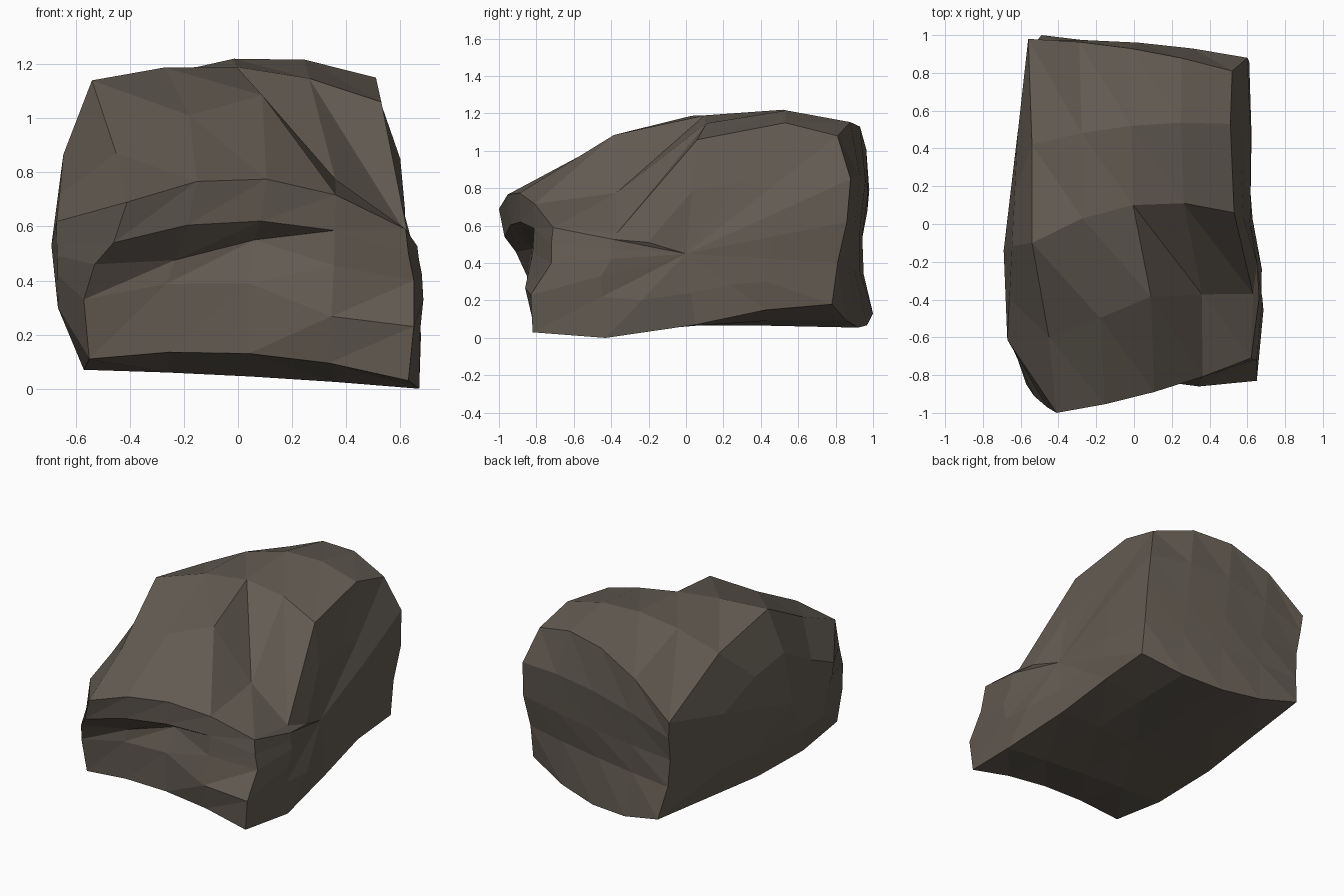
import bpy, bmesh
from mathutils import Vector

if "Cube" in bpy.data.objects:
    bpy.data.objects.remove(bpy.data.objects["Cube"])

# Contour lines running left to right across the boulder, ordered around it:
# (left end), (right end), (bulge of the middle in y and z)
CONTOURS = [
    ((-.55, -.82, .11), (.63, -.82, .03), (0, .06)),        # front foot
    ((-.57, -.85, .33), (.65, -.83, .23), (.02, .11)),      # front lower face
    ((-.53, -.91, .46), (.65, -.72, .40), (.05, .12)),      # groove
    ((-.46, -.97, .54), (.63, -.72, .50), (-.04, .10)),     # underside of lip
    ((-.41, -1.0, .69), (.62, -.71, .59), (-.035, .135)),   # lip edge
    ((-.45, -.60, .87), (.63, -.37, .56), (.10, .37)),      # slope
    ((-.54, -.10, 1.14), (.53, .06, 1.06), (.12, .09)),     # brow
    ((-.54, .42, 1.04), (.51, .53, 1.15), (.045, .125)),    # crown
    ((-.56, .98, .79), (.52, .81, 1.08), (.035, .195)),     # back top edge
    ((-.55, .97, .68), (.60, .88, .85), (.035, .08)),
    ((-.54, .94, .52), (.61, .86, .62), (.03, 0)),
    ((-.53, .95, .34), (.59, .81, .40), (.02, 0)),
    ((-.49, 1.0, .13), (.59, .78, .18), (.03, -.10)),       # back foot
    ((-.53, .48, .10), (.59, .43, .15), (0, -.06)),         # underside
    ((-.57, .05, .08), (.62, .05, .07), (0, -.01)),
    ((-.57, -.43, .07), (.67, -.43, 0), (0, .01)),
]
# Chips and hollows: (contour, column) -> shift in y, z
CHIPS = {(1, 3): (-.04, -.07), (2, 1): (0, -.06), (2, 3): (-.09, -.05),
         (5, 1): (-.03, -.06), (5, 3): (-.02, -.14)}
COLS = 5
N = len(CONTOURS)

bm = bmesh.new()
grid = []
for r, (left, right, bulge) in enumerate(CONTOURS):
    row = []
    for c in range(COLS):
        t = c / (COLS - 1)
        p = Vector(left).lerp(Vector(right), t)
        w = 4 * t * (1 - t)
        dy, dz = CHIPS.get((r, c), (0, 0))
        p += Vector((0, bulge[0] * w + dy, bulge[1] * w + dz))
        row.append(bm.verts.new(p))
    grid.append(row)

# Skin between contours; the front splits its facets the other way
for r in range(N):
    a, b = grid[r], grid[(r + 1) % N]
    for c in range(COLS - 1):
        if r < 4:
            bm.faces.new((a[c], a[c + 1], b[c + 1]))
            bm.faces.new((a[c], b[c + 1], b[c]))
        else:
            bm.faces.new((a[c], a[c + 1], b[c]))
            bm.faces.new((a[c + 1], b[c + 1], b[c]))


def cap(col, centre, ring_x):
    """Close one side with a swollen inner ring and a centre point."""
    centre = Vector(centre)
    mid = bm.verts.new(centre)
    ring = []
    for row in grid:
        p = centre.lerp(row[col].co, .55)
        p.x = ring_x(p)
        ring.append(bm.verts.new(p))
    for i in range(N):
        j = (i + 1) % N
        bm.faces.new((grid[i][col], grid[j][col], ring[j], ring[i]))
        bm.faces.new((ring[i], ring[j], mid))


# Left and right sides
cap(0, (-.69, -.14, .53), lambda p: -.64 + .05 * p.y)
cap(COLS - 1, (.615, 0, .45), lambda p: p.x + .01 + .09 * max(0, -p.y))

bmesh.ops.recalc_face_normals(bm, faces=bm.faces)
mesh = bpy.data.meshes.new("boulder")
bm.to_mesh(mesh)
bm.free()

stone = bpy.data.materials.new("brown grey stone")
stone.diffuse_color = (.125, .105, .085, 1)
stone.use_nodes = True
stone.node_tree.nodes["Principled BSDF"].inputs["Base Color"].default_value = stone.diffuse_color
mesh.materials.append(stone)
boulder = bpy.data.objects.new("boulder", mesh)
bpy.context.collection.objects.link(boulder)
